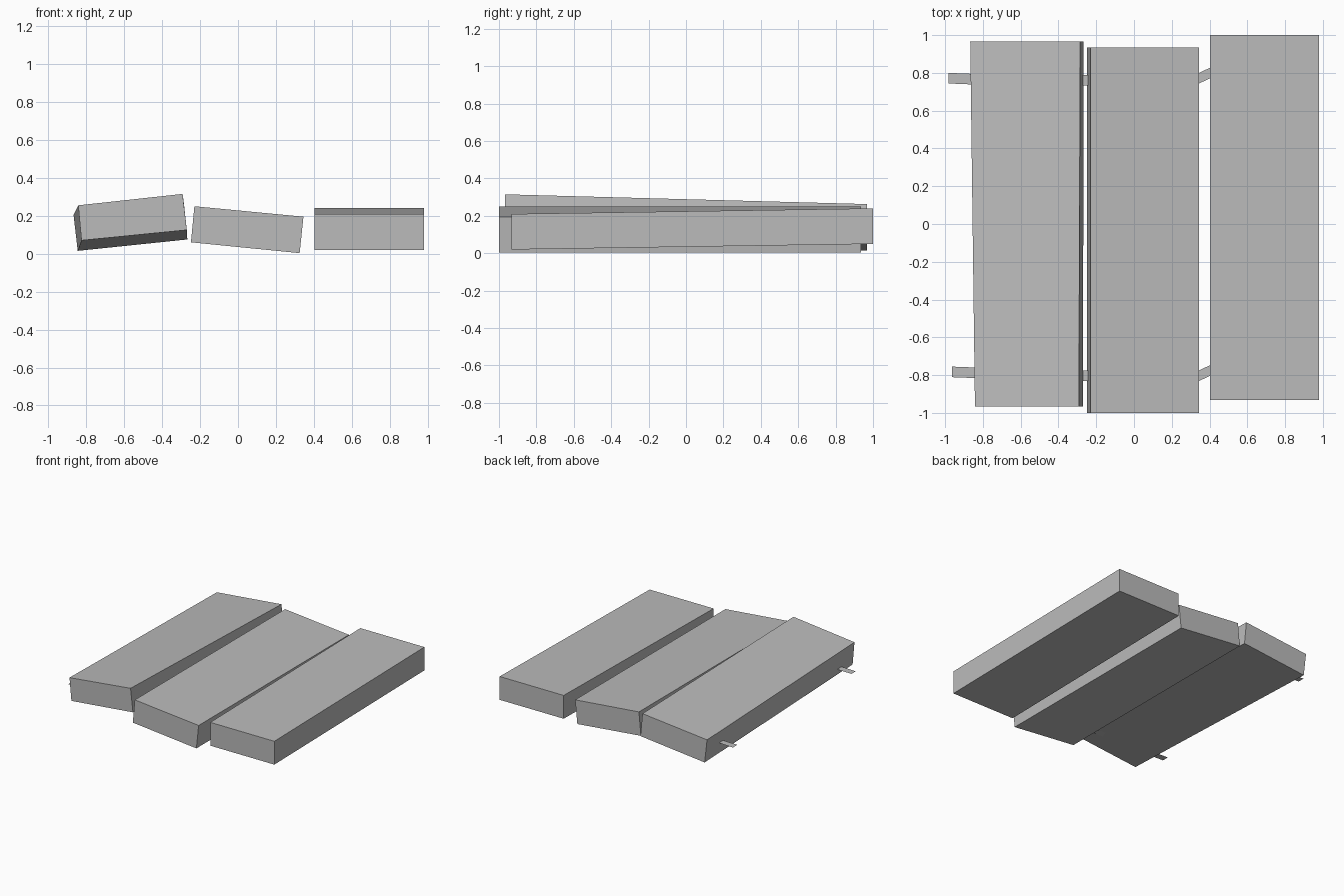
import bpy
import bmesh

cube = bpy.data.objects.get("Cube")
if cube:
    bpy.data.objects.remove(cube, do_unlink=True)

grey = bpy.data.materials.new("plain_grey")
grey.use_nodes = True
grey.diffuse_color = (0.5, 0.5, 0.5, 1)
bsdf = next(n for n in grey.node_tree.nodes if n.type == 'BSDF_PRINCIPLED')
bsdf.inputs["Base Color"].default_value = grey.diffuse_color


def finish(name, bm):
    bmesh.ops.recalc_face_normals(bm, faces=bm.faces)
    mesh = bpy.data.meshes.new(name)
    bm.to_mesh(mesh)
    bm.free()
    mesh.materials.append(grey)
    obj = bpy.data.objects.new(name, mesh)
    bpy.context.collection.objects.link(obj)


def plank(name, y_front, front, y_back, back):
    """Loft a board between two end outlines given as (x, z) corners."""
    bm = bmesh.new()
    a = [bm.verts.new((x, y_front, z)) for x, z in front]
    b = [bm.verts.new((x, y_back, z)) for x, z in back]
    bm.faces.new(a)
    bm.faces.new(b)
    for i in range(4):
        j = (i + 1) % 4
        bm.faces.new((a[i], a[j], b[j], b[i]))
    finish(name, bm)


def strap(name, path, z=0.11, half=0.028):
    """Flat ribbon following an (x, y) path."""
    bm = bmesh.new()
    rows = [[bm.verts.new((x, y + s * half, z)) for s in (-1, 1)] for x, y in path]
    for p, q in zip(rows, rows[1:]):
        bm.faces.new((p[0], q[0], q[1], p[1]))
    finish(name, bm)


# Crooked boards: the outer one is twisted, the middle one rolled, the last one pitched
plank("right_plank",
      -0.967, [(-0.825, 0.07), (-0.27, 0.125), (-0.292, 0.315), (-0.842, 0.255)],
      0.967, [(-0.845, 0.015), (-0.267, 0.075), (-0.285, 0.263), (-0.867, 0.205)])

rolled = [(-0.248, 0.06), (0.325, 0.003), (0.345, 0.195), (-0.23, 0.25)]
plank("middle_plank", -1.0, rolled, 0.935, rolled)

plank("left_plank",
      -0.932, [(0.403, 0.02), (0.98, 0.02), (0.98, 0.21), (0.403, 0.21)],
      1.0, [(0.403, 0.05), (0.98, 0.05), (0.98, 0.24), (0.403, 0.24)])

# Straps running through the boards
strap("back_strap", [(-0.983, 0.772), (-0.86, 0.767), (-0.26, 0.76),
                     (0.33, 0.765), (0.41, 0.803), (0.7, 0.81)])
strap("front_strap", [(-0.963, -0.783), (-0.86, -0.787), (-0.26, -0.803),
                      (0.33, -0.81), (0.41, -0.772), (0.7, -0.765)])
